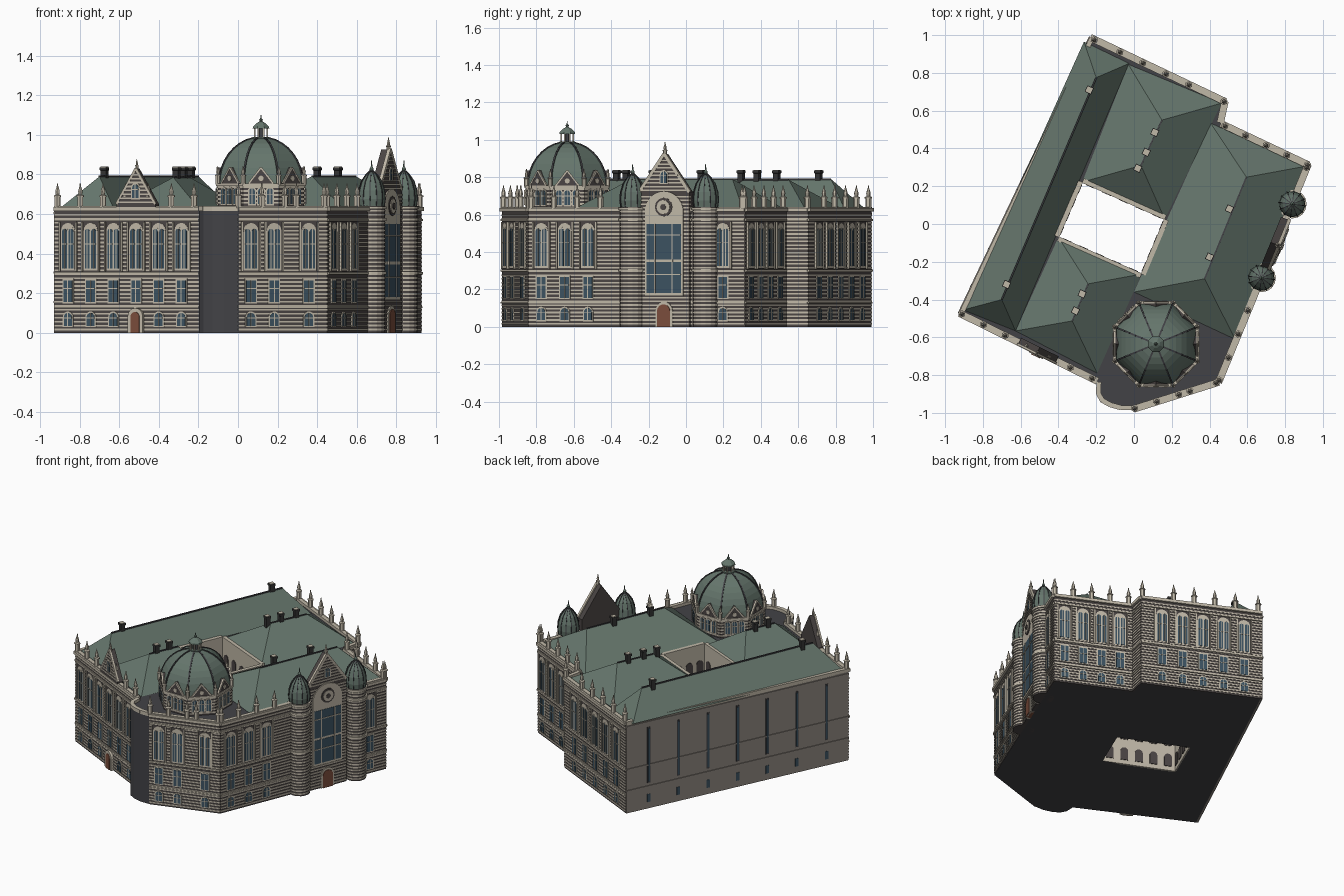
import bpy, bmesh, math
from mathutils import Vector, Matrix

if "Cube" in bpy.data.objects:
    bpy.data.objects.remove(bpy.data.objects["Cube"])

COL = dict(cream=(.53, .48, .39), brick=(.07, .06, .058), glass=(.045, .085, .12), copper=(.13, .18, .15),
           slate=(.055, .055, .062), taupe=(.27, .24, .21), wood=(.2, .075, .045), soot=(.035, .035, .035))
MATS, PARTS = {}, {}
for k, c in COL.items():
    MATS[k] = bpy.data.materials.new(k)
    MATS[k].diffuse_color = (*c, 1)


def part(name, mat):
    return PARTS.setdefault(name, (bmesh.new(), mat))[0]


# --- helpers: a frame is a wall line with origin, along-direction, outward normal and length
def frame(a, b):
    a, b = Vector((*a, 0)), Vector((*b, 0))
    u = (b - a).normalized()
    return a, u, Vector((u.y, -u.x, 0)), (b - a).length


def at(f, u, z, d):
    return f[0] + f[1] * u + f[2] * d + Vector((0, 0, z))


def plate(bm, f, pts, d0, d1):
    lo = [bm.verts.new(at(f, u, z, d0)) for u, z in pts]
    hi = [bm.verts.new(at(f, u, z, d1)) for u, z in pts]
    bm.faces.new(lo)
    bm.faces.new(hi)
    for i in range(len(pts)):
        j = (i + 1) % len(pts)
        bm.faces.new((lo[i], lo[j], hi[j], hi[i]))


def box(bm, f, u0, u1, z0, z1, d0, d1):
    plate(bm, f, [(u0, z0), (u1, z0), (u1, z1), (u0, z1)], d0, d1)


def arch(u, z0, z1, w, n=8):
    r = w / 2
    return [(u - r, z0), (u + r, z0)] + [(u + r * math.cos(math.pi * i / n), z1 - r + r * math.sin(math.pi * i / n))
                                        for i in range(n + 1)]


def stick(bm, a, b, w):
    m = Matrix.Translation((a + b) / 2) @ (b - a).to_track_quat('Z', 'Y').to_matrix().to_4x4()
    bmesh.ops.create_cube(bm, size=1, matrix=m @ Matrix.Diagonal((w, w, (b - a).length, 1)))


def lathe(bm, c, prof, n=8, phase=math.pi / 8):
    rings = [[bm.verts.new((c[0] + r * math.cos(phase + i * math.tau / n), c[1] + r * math.sin(phase + i * math.tau / n), z))
              for i in range(n)] for r, z in prof]
    for p, q in zip(rings, rings[1:]):
        for i in range(n):
            bm.faces.new((p[i], p[(i + 1) % n], q[(i + 1) % n], q[i]))
    bm.faces.new(rings[0])
    bm.faces.new(rings[-1])


def pinnacle(p, z=.63, s=1.0):
    prof = [(.016, 0), (.016, .055), (.02, .057), (.02, .063), (.01, .068), (.012, .085), (.003, .115), (.003, .125)]
    lathe(part('pinnacles', 'cream'), p, [(r * s, z + h * s) for r, h in prof], 6)


def window(f, u, z0, z1, w, arched=True, d=.004):
    top = arch if arched else (lambda u, a, b, w: [(u - w / 2, a), (u + w / 2, a), (u + w / 2, b), (u - w / 2, b)])
    plate(part('window_frames', 'cream'), f, top(u, z0 - .006, z1 + .008, w + .014), 0, d + .002)
    plate(part('window_glass', 'glass'), f, top(u, z0, z1, w), 0, d + .004)
    bm = part('window_mullions', 'cream')
    box(bm, f, u - .002, u + .002, z0, z1, d, d + .007)
    zm = z0 + (z1 - z0) * .62
    box(bm, f, u - w / 2, u + w / 2, zm - .002, zm + .002, d, d + .007)


def stripes(f, u0, u1, z0, z1, d, step=.02):
    z = z0
    while z < z1 - .005:
        box(part('stone_courses', 'cream'), f, u0, u1, z, z + step * .42, 0, d)
        z += step


def facade(a, b, wins, pins):
    f = frame(a, b)
    L = f[3]
    box(part('brick_walls', 'brick'), f, 0, L, 0, .62, -.01, .002)
    stripes(f, 0, L, .012, .61, .005)
    for z, h, d in ((.125, .008, .009), (.295, .012, .011), (.565, .01, .01), (.615, .02, .016)):
        box(part('string_courses', 'cream'), f, 0, L, z, z + h, 0, d)
    for t in wins:
        u = t * L
        window(f, u, .035, .1, .045, d=.006)
        window(f, u, .155, .265, .05, False, d=.006)
        box(part('window_panels', 'brick'), f, u - .047, u + .047, .31, .562, 0, .006)
        plate(part('window_frames', 'cream'), f, arch(u, .315, .555, .078), 0, .008)
        for s in (-1, 1):
            window(f, u + s * .018, .325, .525, .027, d=.007)
            box(part('colonnettes', 'cream'), f, u + s * .047 - .004, u + s * .047 + .004, .31, .56, 0, .013)
    for t in pins:
        pinnacle(at(f, t * L, 0, -.005))
    return f


# --- main block with open courtyard
bay = [(-.197, -.9), (-.175, -.94), (-.13, -.965), (-.07, -.982)]
A, B, C, D, E, F, G, H = (-.925, -.475), (-.195, -.835), (0, -.982), (.45, -.84), (.925, .315), (.46, .535), (.485, .65), (-.23, .99)
outline = [A, B] + bay + [C, D, E, F, G, H]
court = [(-.274, .222), (.163, .026), (.04, -.265), (-.40, -.07)]
bm = part('main_block', 'slate')
edges = []
for loop in (outline, court):
    vs = [bm.verts.new((*p, 0)) for p in loop]
    edges += [bm.edges.new((vs[i], vs[(i + 1) % len(vs)])) for i in range(len(vs))]
bmesh.ops.triangle_fill(bm, edges=edges, use_beauty=True)
ext = bmesh.ops.extrude_face_region(bm, geom=bm.faces[:])
bmesh.ops.translate(bm, vec=(0, 0, .62), verts=[v for v in ext['geom'] if isinstance(v, bmesh.types.BMVert)])

# --- parapet around every edge
for loop in (outline, court[:]):
    for p, q in zip(loop, loop[1:] + loop[:1]):
        f = frame(p, q)
        box(part('parapet', 'cream'), f, 0, f[3], .615, .64, -.022, .004)

# --- street facades
south = facade(A, B, [.095 + .157 * i for i in range(6)], [.015 + .1575 * i for i in range(7)])
facade(C, D, [.14, .4, .79], [.01, .27, .53, .66, .97])
east = facade(D, E, [.06, .168, .276, .9], [.01, .114, .222, .33, .84, .985])
facade(E, F, [.13 + .235 * i for i in range(4)], [.01, .245, .48, .715, .95])
facade(F, G, [], [])
facade(G, H, [.17 + .17 * i for i in range(5)], [.01, .27, .44, .61, .78, .97])

# --- plain rear wall with slots
rear = frame(H, A)
L = rear[3]
box(part('rear_wall', 'taupe'), rear, 0, L, 0, .62, -.01, .004)
for z in (.15, .3, .6):
    box(part('rear_bands', 'taupe'), rear, 0, L, z, z + .01, 0, .009)
for i in range(7):
    u = L * (.1 + i * .8 / 6)
    box(part('rear_slot_frames', 'slate'), rear, u - .011, u + .011, .18, .57, 0, .007)
    box(part('window_glass', 'glass'), rear, u - .006, u + .006, .19, .56, 0, .01)
    box(part('window_glass', 'glass'), rear, u - .012, u + .012, .045, .1, 0, .007)

# --- courtyard walls
for p, q in zip(court, court[1:] + court[:1]):
    f = frame(p, q)
    box(part('courtyard_walls', 'cream'), f, 0, f[3], 0, .62, -.01, .002)
    n = round(f[3] / .09)
    for i in range(n):
        for z0, z1 in ((.03, .12), (.18, .28), (.35, .53)):
            plate(part('courtyard_openings', 'brick'), f, arch(f[3] * (i + .5) / n, z0, z1, .05), 0, .006)


# --- hipped roofs: corners a b c d, ridge end r near ab, s near cd
def hip(name, a, b, c, d, r, s, top):
    bm = part(name, 'copper')
    a, b, c, d = [bm.verts.new((*p, .625)) for p in (a, b, c, d)]
    v, w = [bm.verts.new((*p, top)) for p in (r, s)]
    for fc in ((a, b, v), (b, c, w, v), (c, d, w), (d, a, v, w), (a, b, c, d)):
        bm.faces.new(fc)
    stick(part('roof_ridges', 'slate'), v.co.copy(), w.co.copy(), .008)


hip('west_roof', (-.265, .965), (-.026, .85), (-.627, -.566), (-.905, -.455), (-.2, .775), (-.70, -.40), .79)
hip('north_roof', (-.03, .845), (.464, .64), (.163, .026), (-.274, .222), (.148, .55), (.037, .31), .785)
hip('south_roof', (-.40, -.07), (.04, -.265), (-.195, -.79), (-.627, -.566), (-.243, -.317), (-.327, -.513), .785)
hip('east_roof', (.406, .534), (.905, .305), (.535, -.61), (0, -.36), (.595, .248), (.374, -.29), .79)
for p in ((-.237, .71), (-.675, -.32), (.11, .485), (.065, .38), (.02, .295), (-.275, -.37), (-.31, -.46), (.505, .08), (.4, -.175)):
    lathe(part('chimneys', 'soot'), p, [(.021, .74), (.021, .82), (.026, .822), (.026, .836)], 4, math.radians(20))
    lathe(part('chimney_tops', 'cream'), p, [(.021, .835), (.021, .839)], 4, math.radians(20))


# --- pointed gables
def gable(f, u, w, z0, ze, za, d0, d1, bar=.012, mat='brick'):
    plate(part('gables', mat), f, [(u - w, z0), (u + w, z0), (u + w, ze), (u, za), (u - w, ze)], d0, d1)
    for s in (-1, 1):
        stick(part('gable_coping', 'cream'), at(f, u + s * w, ze, d1 - bar / 3), at(f, u, za, d1 - bar / 3), bar)


def gable_courses(f, u, w, ze, za, d):
    z = ze + .005
    while z < za - .02:
        h = w * (za - z - .008) / (za - ze)
        box(part('stone_courses', 'cream'), f, u - h, u + h, z, z + .008, 0, d)
        z += .02


# entrance gable on the east front, with tall arched window, rosette and door
u = east[3] * .634
gable(east, u, .145, 0, .72, .925, -.03, .022, .018)
stripes(east, u - .145, u + .145, .012, .71, .026)
gable_courses(east, u, .145, .72, .925, .026)
pinnacle(at(east, u, 0, .01), .9, .7)
plate(part('entrance_arch', 'cream'), east, arch(u, .165, .725, .225, 14), 0, .03)
for z0, z1 in ((.18, .345), (.36, .55)):
    box(part('window_glass', 'glass'), east, u - .1, u + .1, z0, z1, 0, .032)
for k in (-.05, .05):
    box(part('window_mullions', 'cream'), east, u + k - .003, u + k + .003, .18, .55, 0, .036)
for z in (.28, .49):
    box(part('window_mullions', 'cream'), east, u - .1, u + .1, z - .003, z + .003, 0, .036)
for r, d, m in ((.05, .034, 'brick'), (.038, .038, 'cream'), (.016, .042, 'brick')):
    ring = [(u + r * math.cos(i * math.tau / 12), .64 + r * math.sin(i * math.tau / 12)) for i in range(12)]
    plate(part('rosette_' + m, m), east, ring, 0, d)
plate(part('door_surrounds', 'cream'), east, arch(u, 0, .135, .1), 0, .03)
plate(part('doors', 'wood'), east, arch(u, 0, .12, .075), 0, .034)
window(east, u, .77, .83, .035, d=.026)

# smaller gable and portal on the south front
u = south[3] * .567
gable(south, u, .11, .62, .65, .83, -.03, .012, .012)
gable_courses(south, u, .11, .65, .83, .015)
pinnacle(at(south, u, 0, 0), .815, .5)
window(south, u, .68, .75, .035, d=.014)
plate(part('door_surrounds', 'cream'), south, arch(u, 0, .125, .085), 0, .02)
plate(part('doors', 'wood'), south, arch(u, 0, .105, .05), 0, .024)

# --- round turrets flanking the entrance
for c in ((.838, .105), (.675, -.285)):
    lathe(part('turrets', 'brick'), c, [(.068, 0), (.068, .64)], 16)
    for i in range(31):
        z = .012 + i * .02
        lathe(part('stone_courses', 'cream'), c, [(.0715, z), (.0715, z + .0085)], 16)
    for z in (.295, .565, .625):
        lathe(part('string_courses', 'cream'), c, [(.076, z), (.076, z + .014)], 16)
    prof = [(.064, .638), (.07, .675), (.066, .72), (.052, .765), (.028, .8), (.009, .818), (.011, .828), (.004, .84), (.002, .87)]
    lathe(part('turret_domes', 'copper'), c, prof, 12)
    for i in range(12):
        a = math.pi / 8 + i * math.tau / 12
        p = [Vector((c[0] + r * math.cos(a), c[1] + r * math.sin(a), z)) for r, z in prof[:6]]
        for s, t in zip(p, p[1:]):
            stick(part('turret_ribs', 'slate'), s, t, .005)

# --- octagonal dome: drum, shell, ribs, small gables, lantern
c = Vector((.116, -.635))
R = .236
lathe(part('drum', 'brick'), c, [(R, .61), (R, .75)])
for i in range(6):
    lathe(part('stone_courses', 'cream'), c, [(R + .004, .632 + i * .02), (R + .004, .641 + i * .02)])
lathe(part('string_courses', 'cream'), c, [(R + .01, .742), (R + .01, .755)])
prof = [(.228 * math.cos(t), .75 + .238 * math.sin(t)) for t in (math.radians(10 * i) for i in range(9))]
lathe(part('dome', 'copper'), c, prof)
corner = [c + Vector((math.cos(a), math.sin(a))) * R for a in (math.pi / 8 + i * math.pi / 4 for i in range(8))]
for i in range(8):
    d = (corner[i] - c) / R
    pts = [Vector((*(c + d * r), z)) for r, z in prof]
    for s, t in zip(pts, pts[1:]):
        stick(part('dome_ribs', 'slate'), s, t, .009)
    f = frame(corner[i], corner[(i + 1) % 8])
    gable(f, f[3] / 2, .062, .745, .755, .835, -.09, .004, .009, 'slate')
    ring = [(f[3] / 2 + .014 * math.cos(k * math.tau / 8), .78 + .014 * math.sin(k * math.tau / 8)) for k in range(8)]
    plate(part('dome_oculi', 'cream'), f, ring, 0, .008)
    for k in (-.045, 0, .045):
        window(f, f[3] / 2 + k, .65, .73, .028, d=.005)
    pinnacle(corner[i], .75, .75)
    stick(part('lantern_posts', 'cream'), Vector((*(c + d * .034), .985)), Vector((*(c + d * .034), 1.035)), .008)
lathe(part('lantern_base', 'copper'), c, [(.046, .975), (.046, .99)])
lathe(part('lantern_core', 'slate'), c, [(.02, .985), (.02, 1.035)])
lathe(part('lantern_cap', 'copper'), c, [(.046, 1.032), (.043, 1.042), (.022, 1.06), (.007, 1.068), (.01, 1.076), (.003, 1.085), (.002, 1.1)])

# --- turn every collected part into an object
for name, (bm, mat) in PARTS.items():
    bmesh.ops.recalc_face_normals(bm, faces=bm.faces[:])
    me = bpy.data.meshes.new(name)
    bm.to_mesh(me)
    bm.free()
    me.materials.append(MATS[mat])
    bpy.context.collection.objects.link(bpy.data.objects.new(name, me))

for m in bpy.data.materials:
    if m.users and not m.is_grease_pencil:
        m.use_nodes = True
        m.node_tree.nodes["Principled BSDF"].inputs["Base Color"].default_value = m.diffuse_color
